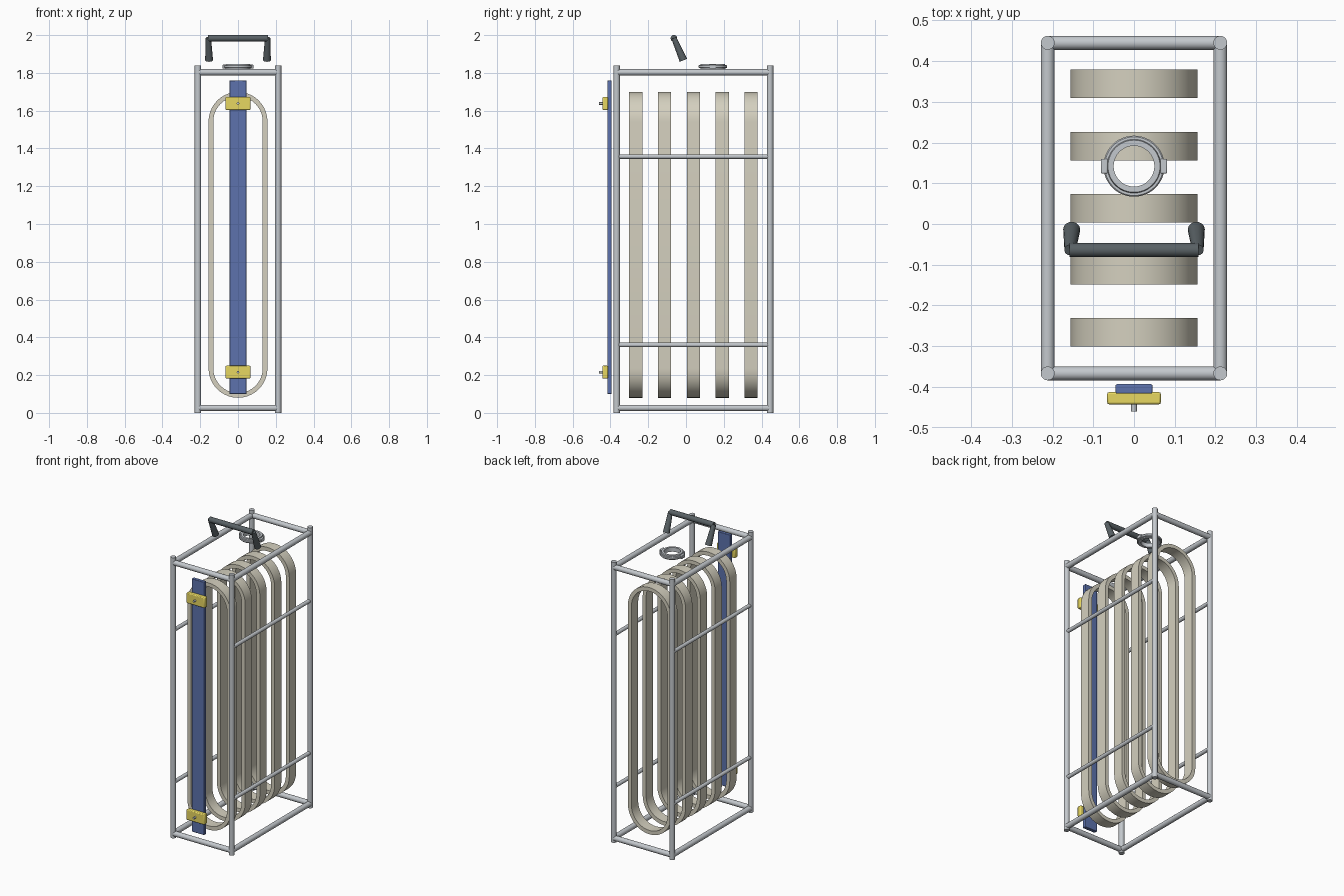
import bpy, bmesh
from math import pi, cos, sin, radians
from mathutils import Vector

if "Cube" in bpy.data.objects:
    bpy.data.objects.remove(bpy.data.objects["Cube"])


def material(name, rgb):
    m = bpy.data.materials.new(name)
    m.diffuse_color = (*rgb, 1)
    m.use_nodes = True
    m.node_tree.nodes["Principled BSDF"].inputs["Base Color"].default_value = m.diffuse_color
    return m


STEEL = material("steel", (0.55, 0.58, 0.61))
TAN = material("tan", (0.66, 0.63, 0.52))
BLUE = material("blue", (0.11, 0.17, 0.42))
YELLOW = material("yellow", (0.80, 0.68, 0.12))
BLACK = material("black", (0.10, 0.12, 0.13))


def finish(name, bm, mat, smooth=True):
    bmesh.ops.recalc_face_normals(bm, faces=bm.faces)
    me = bpy.data.meshes.new(name)
    bm.to_mesh(me)
    bm.free()
    ob = bpy.data.objects.new(name, me)
    bpy.context.collection.objects.link(ob)
    me.materials.append(mat)
    if smooth:
        bpy.context.view_layer.objects.active = ob
        ob.select_set(True)
        bpy.ops.object.shade_smooth_by_angle(angle=radians(35))
        ob.select_set(False)
    return ob


def rod(name, a, b, r1, mat, r2=None, sides=20):
    a, b = Vector(a), Vector(b)
    bm = bmesh.new()
    bmesh.ops.create_cone(bm, cap_ends=True, segments=sides, radius1=r1,
                          radius2=r1 if r2 is None else r2, depth=(b - a).length)
    turn = (b - a).to_track_quat('Z', 'Y').to_matrix().to_4x4()
    turn.translation = (a + b) / 2
    bm.transform(turn)
    return finish(name, bm, mat)


def box(name, centre, size, mat, bevel=0.003):
    bm = bmesh.new()
    bmesh.ops.create_cube(bm, size=1)
    bmesh.ops.scale(bm, vec=size, verts=bm.verts)
    bmesh.ops.translate(bm, vec=centre, verts=bm.verts)
    ob = finish(name, bm, mat)
    mod = ob.modifiers.new("edge", 'BEVEL')
    mod.width, mod.segments = bevel, 2
    return ob


def bridge_loops(bm, loops):
    # closed loops joined in a cycle
    rings = [[bm.verts.new(p) for p in lp] for lp in loops]
    n = len(rings[0])
    for k, r in enumerate(rings):
        s = rings[(k + 1) % len(rings)]
        for i in range(n):
            j = (i + 1) % n
            bm.faces.new((r[i], r[j], s[j], s[i]))


def stadium(r, y, z0, z1, n=20):
    pts = [(r * cos(pi * i / n), y, z1 + r * sin(pi * i / n)) for i in range(n + 1)]
    return pts + [(-x, y, z0 + z1 - z) for x, y, z in pts]


# tube frame
X, F, B = 0.212, -0.367, 0.445
for side, x in (("left", -X), ("right", X)):
    for end, y in (("front", F), ("back", B)):
        rod(f"{end}_{side}_post", (x, y, 0), (x, y, 1.84), 0.017, STEEL)
    for level, z, r in (("bottom", 0.026, 0.017), ("lower", 0.36, 0.012),
                        ("upper", 1.357, 0.012), ("top", 1.803, 0.017)):
        rod(f"{side}_{level}_rail", (x, F, z), (x, B, z), r, STEEL)
for end, y in (("front", F), ("back", B)):
    for level, z in (("bottom", 0.026), ("top", 1.803)):
        rod(f"{end}_{level}_rail", (-X, y, z), (X, y, z), 0.017, STEEL)

# row of long oval hoops
for i in range(5):
    y = -0.266 + 0.1525 * i
    bm = bmesh.new()
    bridge_loops(bm, [stadium(r, y + d, 0.236, 1.543) for r, d in
                      ((0.156, -0.035), (0.156, 0.035), (0.131, 0.035), (0.131, -0.035))])
    finish(f"hoop_{i + 1}", bm, TAN)

# front strap with two clamps and bolts
box("strap", (0, -0.405, 0.93), (0.09, 0.023, 1.66), BLUE)
for level, z in (("lower", 0.216), ("upper", 1.638)):
    box(f"{level}_clamp", (0, -0.428, z), (0.132, 0.03, 0.068), YELLOW, 0.005)
    rod(f"{level}_bolt", (0, -0.43, z), (0, -0.46, z), 0.007, STEEL, sides=12)

# carrying handle leaning forward
rod("handle_bar", (-0.158, -0.064, 1.983), (0.158, -0.064, 1.983), 0.0175, BLACK)
for side, s in (("left", -1), ("right", 1)):
    rod(f"handle_{side}_leg", (s * 0.153, -0.014, 1.867), (s * 0.157, -0.064, 1.985),
        0.021, BLACK, 0.014)

# round collar: stepped profile turned around its axis, with two lugs
profile = [(0.050, 1.820), (0.066, 1.820), (0.066, 1.825), (0.072, 1.825), (0.075, 1.828),
           (0.075, 1.838), (0.072, 1.841), (0.066, 1.841), (0.064, 1.848), (0.050, 1.848)]
bm = bmesh.new()
bridge_loops(bm, [[(r * cos(2 * pi * i / 48), 0.142 + r * sin(2 * pi * i / 48), z)
                   for i in range(48)] for r, z in profile])
finish("collar", bm, STEEL)
for side, s in (("left", -1), ("right", 1)):
    box(f"collar_{side}_lug", (s * 0.073, 0.142, 1.833), (0.017, 0.036, 0.022), STEEL)
